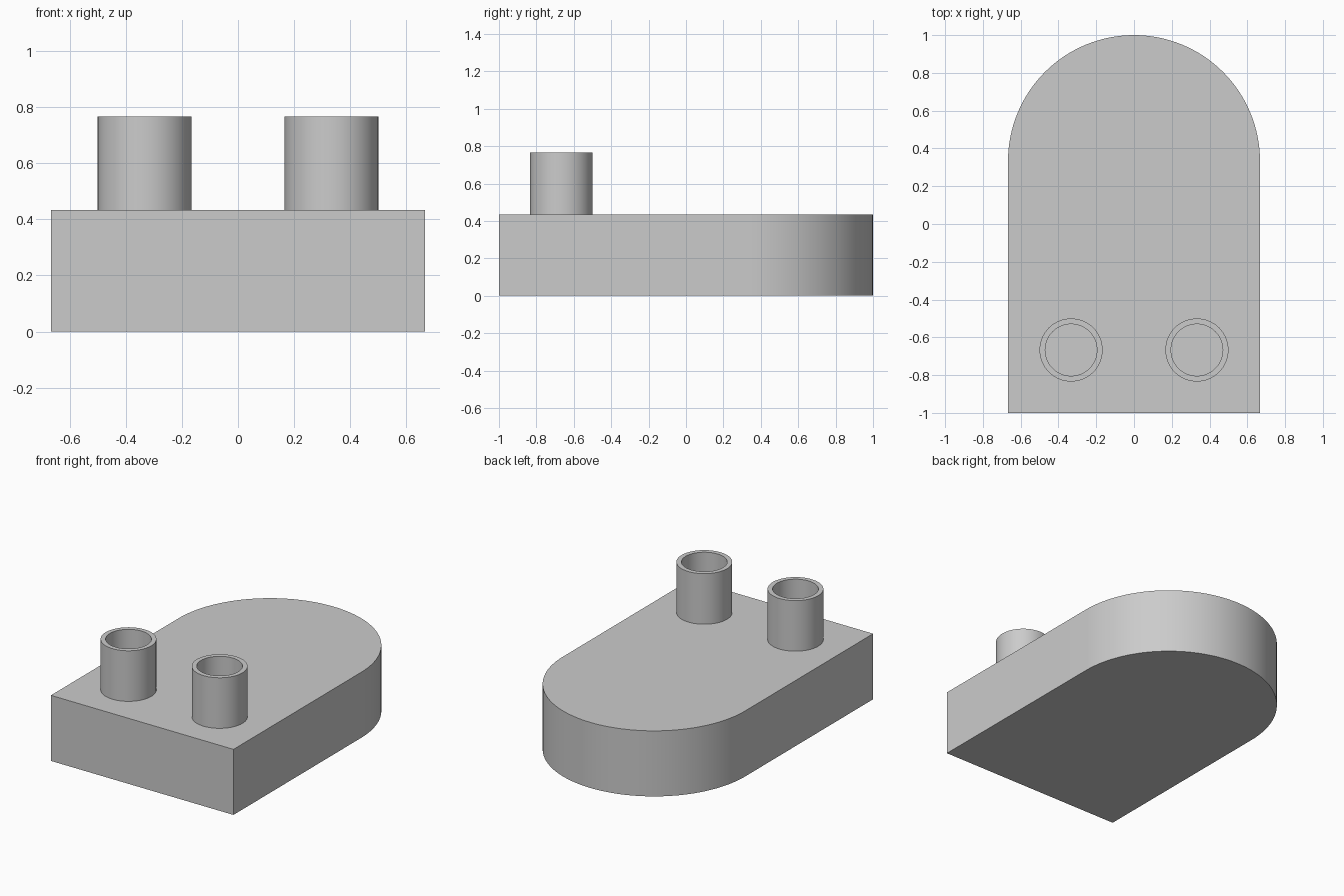
import bpy, bmesh, math

if "Cube" in bpy.data.objects:
    bpy.data.objects.remove(bpy.data.objects["Cube"])

HALF_W, TOP, TUBE_TOP = 0.667, 0.433, 0.767


def make_object(name, bm):
    bmesh.ops.recalc_face_normals(bm, faces=bm.faces[:])
    mesh = bpy.data.meshes.new(name)
    bm.to_mesh(mesh)
    bm.free()
    obj = bpy.data.objects.new(name, mesh)
    bpy.context.collection.objects.link(obj)
    bpy.ops.object.select_all(action='DESELECT')
    obj.select_set(True)
    bpy.context.view_layer.objects.active = obj
    bpy.ops.object.shade_smooth_by_angle(angle=math.radians(30))
    return obj


# Solid base: straight front, semicircular back, extruded upwards
def make_base(segments=64):
    bm = bmesh.new()
    outline = [(-HALF_W, -1.0), (HALF_W, -1.0)]
    for i in range(segments + 1):
        a = math.pi * i / segments
        outline.append((HALF_W * math.cos(a), 1 - HALF_W + HALF_W * math.sin(a)))
    face = bm.faces.new([bm.verts.new((x, y, 0)) for x, y in outline])
    ext = bmesh.ops.extrude_face_region(bm, geom=[face], use_keep_orig=True)
    top = [g for g in ext["geom"] if isinstance(g, bmesh.types.BMVert)]
    bmesh.ops.translate(bm, verts=top, vec=(0, 0, TOP))
    return make_object("base", bm)


# Hollow tube: outer wall, flat rim, inner wall; the base top is its floor
def make_tube(name, x, y, outer=0.167, inner=0.137, segments=64):
    bm = bmesh.new()
    rings = []
    for r, z in [(outer, TOP), (outer, TUBE_TOP), (inner, TUBE_TOP), (inner, TOP)]:
        rings.append([bm.verts.new((r * math.cos(2 * math.pi * i / segments),
                                    r * math.sin(2 * math.pi * i / segments), z))
                      for i in range(segments)])
    for low, high in zip(rings, rings[1:]):
        for i in range(segments):
            j = (i + 1) % segments
            bm.faces.new((low[i], low[j], high[j], high[i]))
    # Point open-shell normals outwards from the tube wall
    obj = make_object(name, bm)
    if obj.data.polygons[0].normal.x < 0:
        obj.data.flip_normals()
    obj.location = (x, y, 0)
    return obj


make_base()
for side, x in (("left", -0.333), ("right", 0.333)):
    make_tube(side + "_tube", x, -0.667)
